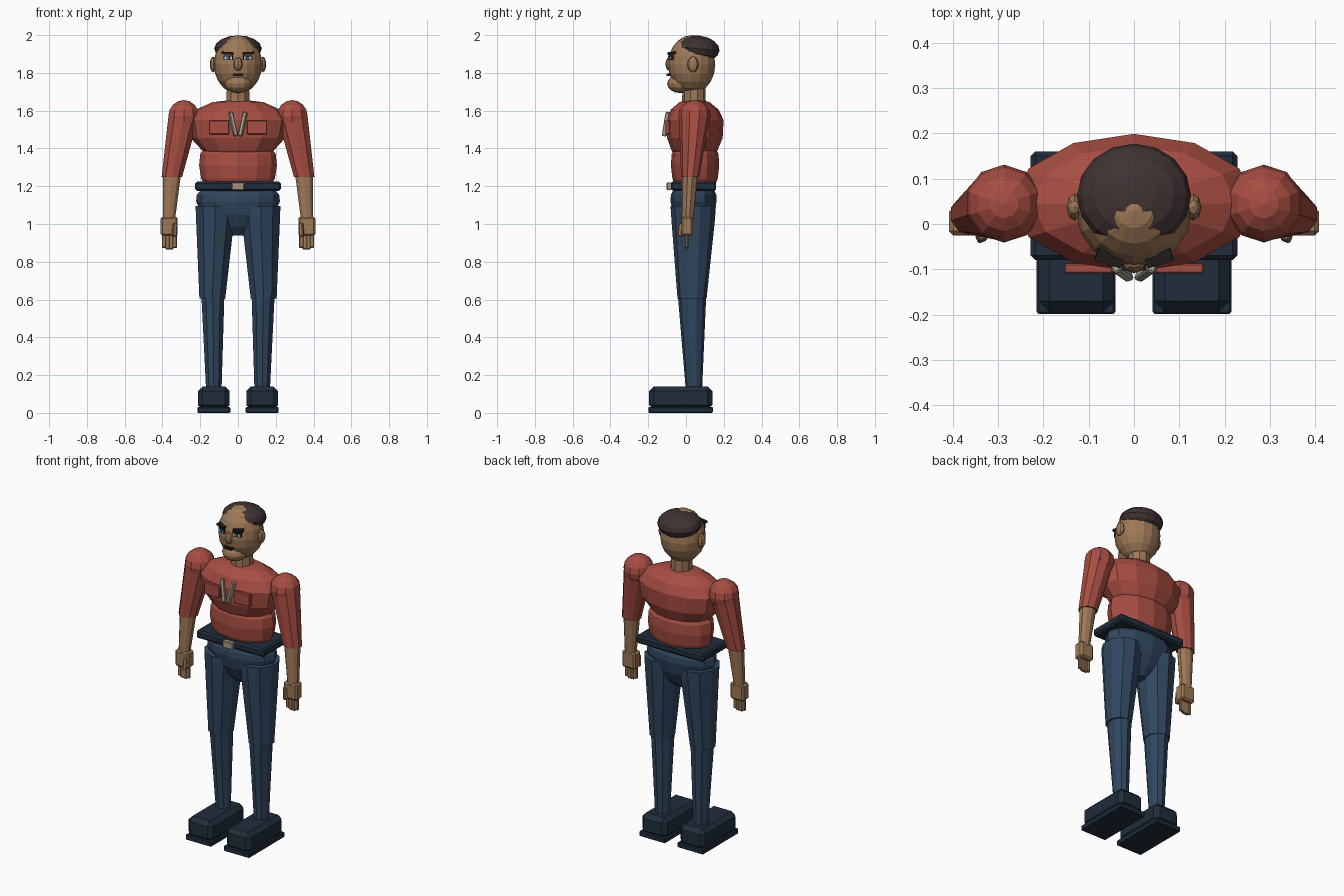
import bpy, bmesh, math
from mathutils import Matrix, Vector


def material(name, rgb):
    m = bpy.data.materials.new(name)
    m.diffuse_color = (*rgb, 1)
    return m


RED = material("red_shirt", (0.39, 0.075, 0.055))
SKIN = material("skin", (0.34, 0.19, 0.095))
DENIM = material("denim_blue", (0.03, 0.062, 0.115))
NAVY = material("dark_navy", (0.015, 0.026, 0.045))
HAIR = material("dark_hair", (0.05, 0.032, 0.032))
DARK = material("dark_brow", (0.015, 0.011, 0.011))
WHITE = material("eye_white", (0.6, 0.6, 0.57))
BLUE = material("eye_blue", (0.05, 0.13, 0.22))
CREAM = material("collar_grey", (0.42, 0.40, 0.31))
METAL = material("buckle_tan", (0.40, 0.31, 0.22))


def finish(bm, name, mat):
    bmesh.ops.recalc_face_normals(bm, faces=bm.faces)
    me = bpy.data.meshes.new(name)
    bm.to_mesh(me)
    bm.free()
    me.materials.append(mat)
    ob = bpy.data.objects.new(name, me)
    bpy.context.collection.objects.link(ob)
    return ob


def loft(name, rows, n, mat):
    """Stack of ellipses: each row is (x, y, z, rx, ry)."""
    bm = bmesh.new()
    rings = []
    for x, y, z, rx, ry in rows:
        rings.append([bm.verts.new((x + rx * math.sin(math.tau * i / n),
                                    y + ry * math.cos(math.tau * i / n), z))
                      for i in range(n)])
    for a, b in zip(rings, rings[1:]):
        for i in range(n):
            j = (i + 1) % n
            bm.faces.new((a[i], a[j], b[j], b[i]))
    bm.faces.new(rings[0])
    bm.faces.new(rings[-1])
    return finish(bm, name, mat)


def ball(name, c, r, mat, seg=12, rings=8, tilt=0):
    bm = bmesh.new()
    bmesh.ops.create_uvsphere(bm, u_segments=seg, v_segments=rings, radius=1)
    bm.transform(Matrix.Translation(c) @ Matrix.Rotation(tilt, 4, 'X')
                 @ Matrix.Diagonal((*r, 1)))
    return finish(bm, name, mat)


def box(name, c, size, mat, bevel=0.0, rot=None):
    bm = bmesh.new()
    bmesh.ops.create_cube(bm, size=1)
    bm.transform(Matrix.Diagonal((*size, 1)))
    if bevel:
        bmesh.ops.bevel(bm, geom=bm.edges[:], offset=bevel, segments=1,
                        affect='EDGES', profile=0.5)
    bm.transform(Matrix.Translation(c) @ (rot or Matrix()))
    return finish(bm, name, mat)


def bar(name, a, b, w, d, mat):
    """Box running from point a to point b."""
    a, b = Vector(a), Vector(b)
    q = Vector((0, 0, 1)).rotation_difference(b - a)
    return box(name, (a + b) / 2, (w, d, (b - a).length), mat, 0.004,
               q.to_matrix().to_4x4())


# head
ball("head", (0, 0.03, 1.845), (0.128, 0.125, 0.155), SKIN, 16, 10)
ball("hair", (0, 0.062, 1.928), (0.126, 0.116, 0.07), HAIR, 16, 8, -0.1)
ball("jaw", (0, -0.03, 1.743), (0.072, 0.07, 0.05), SKIN, 12, 8)
ball("nose", (0, -0.085, 1.847), (0.026, 0.024, 0.038), SKIN, 8, 6)
box("mouth", (0, -0.092, 1.79), (0.052, 0.022, 0.013), DARK)
loft("neck", [(0, 0.042, 1.60, 0.064, 0.064), (0, 0.042, 1.75, 0.062, 0.06)],
     10, SKIN)

# torso
loft("chest", [(0, 0.045, 1.36, 0.15, 0.10), (0, 0.045, 1.39, 0.19, 0.122),
               (0, 0.047, 1.455, 0.25, 0.147), (0, 0.047, 1.55, 0.268, 0.152),
               (0, 0.046, 1.605, 0.225, 0.127),
               (0, 0.045, 1.645, 0.135, 0.08), (0, 0.045, 1.655, 0.05, 0.04)],
     12, RED)
loft("belly", [(0, 0.048, 1.19, 0.165, 0.10), (0, 0.048, 1.24, 0.195, 0.12),
               (0, 0.048, 1.31, 0.206, 0.128), (0, 0.048, 1.37, 0.20, 0.124),
               (0, 0.048, 1.41, 0.17, 0.105)], 12, RED)

# belt and hips
box("belt", (0, 0.04, 1.20), (0.456, 0.24, 0.048), NAVY, 0.01)
box("buckle", (0, -0.088, 1.20), (0.068, 0.028, 0.042), METAL, 0.004)
loft("hips", [(0, 0.04, 0.94, 0.04, 0.035), (0, 0.04, 0.985, 0.115, 0.075),
              (0, 0.04, 1.05, 0.19, 0.108), (0, 0.04, 1.12, 0.222, 0.122),
              (0, 0.04, 1.155, 0.218, 0.12), (0, 0.04, 1.18, 0.195, 0.108)],
     12, DENIM)

for s, side in ((-1, "right"), (1, "left")):
    # face details
    ball(side + "_ear", (s * 0.131, 0.037, 1.845), (0.018, 0.03, 0.042),
         SKIN, 8, 6)
    box(side + "_brow", (s * 0.055, -0.076, 1.904), (0.06, 0.028, 0.013), DARK,
        0, Matrix.Rotation(s * 0.3, 4, 'Z') @ Matrix.Rotation(-s * 0.06, 4, 'Y'))
    turn = Matrix.Rotation(s * 0.3, 4, 'Z')
    box(side + "_eye_rim", (s * 0.05, -0.078, 1.879), (0.05, 0.018, 0.024),
        DARK, 0, turn)
    box(side + "_eye", (s * 0.05, -0.081, 1.878), (0.042, 0.018, 0.016),
        WHITE, 0, turn)
    box(side + "_iris", (s * 0.05, -0.084, 1.878), (0.018, 0.018, 0.016),
        BLUE, 0, turn)

    # shirt pocket and collar strip
    box(side + "_pocket", (s * 0.1, -0.098, 1.512), (0.106, 0.022, 0.074),
        RED, 0.003)
    bar(side + "_collar", (s * 0.04, -0.095, 1.592),
        (s * 0.012, -0.115, 1.466), 0.024, 0.02, CREAM)

    # arm
    ball(side + "_shoulder", (s * 0.287, 0.045, 1.57), (0.086, 0.086, 0.086),
         RED, 10, 8)
    loft(side + "_sleeve", [(s * 0.35, 0.022, 1.25, 0.057, 0.048),
                            (s * 0.287, 0.045, 1.575, 0.085, 0.083)], 10, RED)
    loft(side + "_forearm", [(s * 0.366, 0.008, 1.02, 0.034, 0.031),
                             (s * 0.349, 0.022, 1.27, 0.05, 0.042)], 10, SKIN)
    box(side + "_hand", (s * 0.364, 0.006, 0.988), (0.09, 0.062, 0.1),
        SKIN, 0.01)
    bar(side + "_thumb", (s * 0.334, -0.024, 1.005),
        (s * 0.338, -0.03, 0.935), 0.022, 0.022, SKIN)
    for i in range(4):
        x = s * (0.336 + i * 0.0185)
        low = 0.865 if i in (1, 2) else 0.873
        bar(f"{side}_finger_{i + 1}", (x, 0.004, 0.95), (x, 0.004, low),
            0.0165, 0.024, SKIN)

    # leg
    loft(side + "_thigh", [(s * 0.136, 0.032, 0.605, 0.072, 0.077),
                           (s * 0.121, 0.038, 1.02, 0.106, 0.115),
                           (s * 0.121, 0.038, 1.095, 0.109, 0.12)], 10, DENIM)
    loft(side + "_shin", [(s * 0.128, 0.042, 0.12, 0.043, 0.043),
                          (s * 0.133, 0.032, 0.62, 0.064, 0.075)], 10, DENIM)

    # shoe
    box(side + "_sole", (s * 0.128, -0.028, 0.016), (0.174, 0.342, 0.032),
        NAVY, 0.005)
    box(side + "_shoe", (s * 0.128, -0.028, 0.078), (0.168, 0.334, 0.124),
        NAVY, 0.025)
